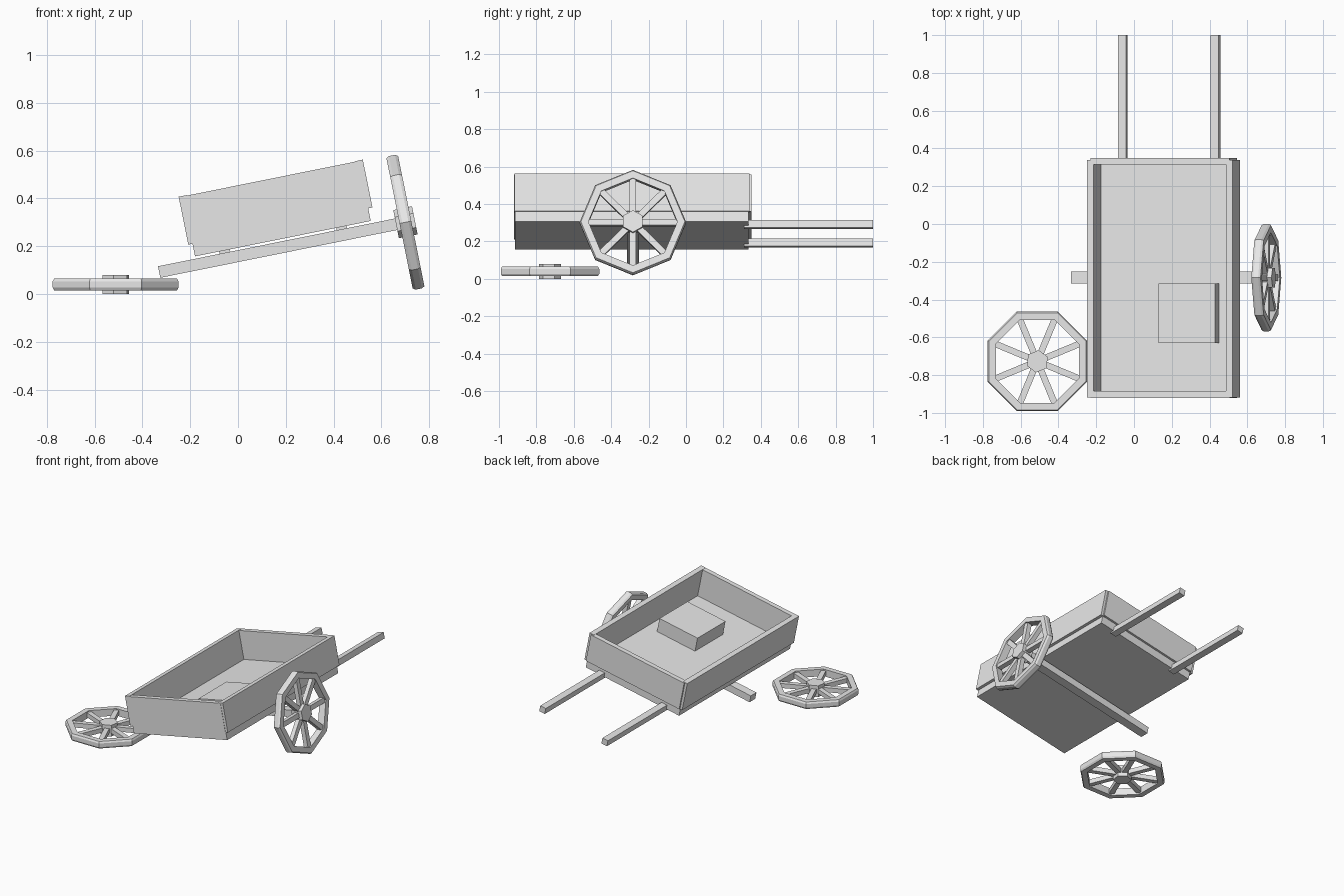
import bpy
import bmesh
from math import cos, sin, radians, tau
from mathutils import Matrix

if "Cube" in bpy.data.objects:
    bpy.data.objects.remove(bpy.data.objects["Cube"], do_unlink=True)

GREY = (0.8, 0.8, 0.8, 1)
mat = bpy.data.materials.new("light grey")
mat.use_nodes = True
mat.diffuse_color = GREY
mat.node_tree.nodes["Principled BSDF"].inputs["Base Color"].default_value = GREY

# The whole cart leans about the y axis
TILT = radians(11.4)
LEAN = Matrix.Rotation(-TILT, 4, 'Y')


def finish(name, bm, matrix):
    bmesh.ops.recalc_face_normals(bm, faces=bm.faces)
    mesh = bpy.data.meshes.new(name)
    bm.to_mesh(mesh)
    bm.free()
    mesh.materials.append(mat)
    obj = bpy.data.objects.new(name, mesh)
    obj.matrix_world = matrix
    bpy.context.collection.objects.link(obj)


def add_box(bm, x, y, z, turn=Matrix()):
    centre = [(a + b) / 2 for a, b in (x, y, z)]
    size = [b - a for a, b in (x, y, z)]
    bmesh.ops.create_cube(bm, size=1, matrix=turn @ Matrix.Translation(centre)
                          @ Matrix.Diagonal((*size, 1)))


def cart_part(name, x, y, z):
    bm = bmesh.new()
    add_box(bm, x, y, z)
    finish(name, bm, LEAN)


def ring(bm, profile, sides):
    # Sweep a closed radius/height profile around z with flat sides
    loops = [[bm.verts.new((r * cos(tau * i / sides), r * sin(tau * i / sides), z))
              for r, z in profile] for i in range(sides)]
    n = len(profile)
    for i in range(sides):
        a, b = loops[i], loops[(i + 1) % sides]
        for j in range(n):
            k = (j + 1) % n
            bm.faces.new((a[j], b[j], b[k], a[k]))


def wheel(prefix, matrix):
    # Octagonal rim with a slightly raised band around the outside
    bm = bmesh.new()
    ring(bm, [(0.238, -0.025), (0.278, -0.025), (0.285, -0.013),
              (0.285, 0.013), (0.278, 0.025), (0.238, 0.025)], 8)
    finish(prefix + "_rim", bm, matrix)
    # Spokes run to the rim corners
    bm = bmesh.new()
    for i in range(8):
        add_box(bm, (0.03, 0.25), (-0.017, 0.017), (-0.016, 0.016),
                Matrix.Rotation(tau * i / 8, 4, 'Z'))
    finish(prefix + "_spokes", bm, matrix)
    # Six-sided hub with a corner in line with the first spoke
    bm = bmesh.new()
    bmesh.ops.create_cone(bm, cap_ends=True, segments=6, radius1=0.06,
                          radius2=0.06, depth=0.08,
                          matrix=Matrix.Rotation(tau / 4, 4, 'Z'))
    finish(prefix + "_hub", bm, matrix)


# Cart bed
MID = 0.23
cart_part("floor", (MID - 0.375, MID + 0.375), (-0.915, 0.335), (0.19, 0.246))
cart_part("front_wall", (MID - 0.375, MID + 0.375), (-0.92, -0.885), (0.246, 0.446))
cart_part("back_wall", (MID - 0.375, MID + 0.375), (0.315, 0.35), (0.246, 0.446))
for name, side in (("right", -1), ("left", 1)):
    edges = sorted((MID + side * 0.358, MID + side * 0.393))
    cart_part(name + "_wall", edges, (-0.918, 0.34), (0.244, 0.448))
    shaft = MID + side * 0.25
    cart_part(name + "_shaft", (shaft - 0.022, shaft + 0.022), (0.31, 1), (0.178, 0.22))

# Load and axle
cart_part("crate", (0.202, 0.508), (-0.63, -0.315), (0.246, 0.346))
cart_part("axle", (MID - 0.535, MID + 0.535), (-0.315, -0.252), (0.131, 0.18))

# One wheel on the axle, the other lying on the ground
wheel("mounted_wheel", LEAN @ Matrix.Translation((0.746, -0.284, 0.156))
      @ Matrix.Rotation(tau / 4, 4, 'Y'))
wheel("fallen_wheel", Matrix.Translation((-0.512, -0.727, 0.04))
      @ Matrix.Rotation(tau / 16, 4, 'Z'))
